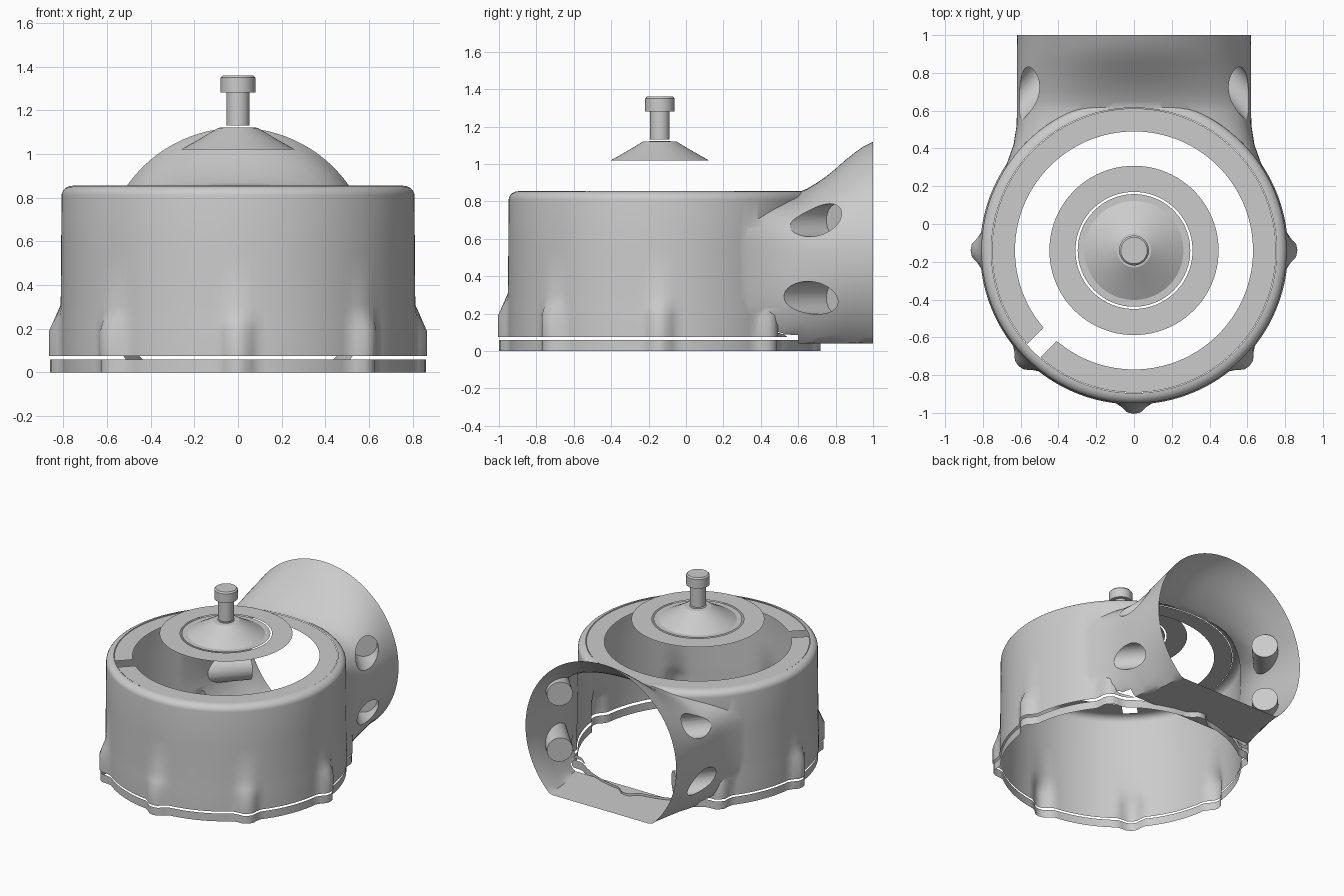
import bpy, bmesh, math
from mathutils import Vector

if "Cube" in bpy.data.objects:
    bpy.data.objects.remove(bpy.data.objects["Cube"])

CY = -0.14          # centre of the round housing on y
SEG = 160


def bump(a):
    """Bolt lug outline: eight small trapezoid swellings around the rim."""
    step = math.pi / 4
    d = abs((a + step / 2) % step - step / 2) * 0.82
    return 0.05 * max(0.0, min(1.0, (0.085 - d) / 0.06))


def finish(name, bm):
    bmesh.ops.remove_doubles(bm, verts=bm.verts, dist=1e-5)
    bmesh.ops.recalc_face_normals(bm, faces=bm.faces)
    me = bpy.data.meshes.new(name)
    bm.to_mesh(me)
    bm.free()
    ob = bpy.data.objects.new(name, me)
    bpy.context.collection.objects.link(ob)
    return ob


def smooth(ob, deg=32):
    bpy.ops.object.select_all(action='DESELECT')
    ob.select_set(True)
    bpy.context.view_layer.objects.active = ob
    bpy.ops.object.shade_smooth_by_angle(angle=math.radians(deg))


def skin(name, rings, caps=False):
    """Bridge closed loops of points into a surface."""
    bm = bmesh.new()
    loops = [[bm.verts.new(p) for p in r] for r in rings]
    n = len(loops[0])
    for a, b in zip(loops, loops[1:]):
        for i in range(n):
            j = (i + 1) % n
            bm.faces.new((a[i], a[j], b[j], b[i]))
    if caps:
        bm.faces.new(loops[0])
        bm.faces.new(loops[-1])
    return finish(name, bm)


def lathe(name, profile, caps=False, seg=SEG):
    """Profile rows are (radius, z, lug amount)."""
    rings = []
    for r, z, k in profile:
        ring = []
        for i in range(seg):
            a = 2 * math.pi * i / seg
            q = r + k * bump(a)
            ring.append((q * math.cos(a), CY + q * math.sin(a), z))
        rings.append(ring)
    return skin(name, rings, caps)


def boolean(ob, other, op):
    m = ob.modifiers.new(op, 'BOOLEAN')
    m.object, m.operation, m.solver = other, op, 'EXACT'
    bpy.context.view_layer.objects.active = ob
    bpy.ops.object.modifier_apply(modifier=m.name)
    bpy.data.objects.remove(other)


# Round housing with rounded shoulder and lugs at the foot
profile = [(0.815, 0.075, 1), (0.815, 0.19, 1), (0.813, 0.24, 0.6), (0.812, 0.31, 0),
           (0.81, 0.55, 0), (0.808, 0.81, 0)]
for i in range(1, 7):
    t = math.pi / 2 * i / 6
    profile.append((0.755 + 0.053 * math.cos(t), 0.81 + 0.045 * math.sin(t), 0))
housing = lathe("bell_housing", profile, caps=True)

# Rear duct: loft of (y, half width, squareness, top, bottom)
sections = [(0.10, 0.70, 4.0, 0.80, 0.12), (0.25, 0.70, 4.0, 0.80, 0.12),
            (0.33, 0.67, 4.0, 0.82, 0.12), (0.42, 0.638, 3.5, 0.83, 0.12),
            (0.52, 0.622, 3.0, 0.84, 0.09), (0.60, 0.62, 2.7, 0.848, 0.04),
            (0.65, 0.62, 2.5, 0.87, 0.04), (0.70, 0.62, 2.4, 0.90, 0.04),
            (0.75, 0.62, 2.3, 0.935, 0.04), (0.80, 0.62, 2.2, 0.975, 0.04),
            (0.85, 0.62, 2.1, 1.02, 0.04), (0.90, 0.62, 2.05, 1.06, 0.04),
            (0.95, 0.62, 2.0, 1.095, 0.04), (1.00, 0.62, 2.0, 1.12, 0.04)]
rings = []
for y, w, n, top, bottom in sections:
    ring = []
    for i in range(96):
        a = 2 * math.pi * (i + 0.5) / 96
        c, s = math.cos(a), math.sin(a)
        x = w * math.copysign(abs(c) ** (2 / n), c)
        h = top - 0.5 if s > 0 else 0.62
        z = 0.5 + h * math.copysign(abs(s) ** (2 / n), s)
        ring.append((x, y, max(z, bottom)))
    rings.append(ring)
boolean(housing, skin("duct", rings, caps=True), 'UNION')

# Four slanted bolt pockets sunk into the duct walls
for side in (-1, 1):
    for z in (0.70, 0.285):
        bm = bmesh.new()
        start, end = Vector((side * 0.80, 0.45, z)), Vector((side * 0.47, 0.81, z))
        axis = end - start
        bmesh.ops.create_cone(bm, cap_ends=True, segments=40, radius1=0.088,
                              radius2=0.088, depth=axis.length)
        rot = axis.to_track_quat('Z', 'Y').to_matrix().to_4x4()
        bmesh.ops.transform(bm, matrix=rot, verts=bm.verts)
        bmesh.ops.translate(bm, vec=(start + end) / 2, verts=bm.verts)
        boolean(housing, finish("pocket_cutter", bm), 'DIFFERENCE')

# Open the top, the foot and the rear of the solid to leave a thin shell
bm = bmesh.new()
bm.from_mesh(housing.data)
bm.normal_update()
doomed = []
for f in bm.faces:
    c, n = f.calc_center_median(), f.normal
    r = math.hypot(c.x, c.y - CY)
    rear = n.y > 0.99 and c.y > 0.995
    crown = n.z > 0.999 and abs(c.z - 0.855) < 0.002
    foot = n.z < -0.7 and c.z < 0.13 and c.y < 0.6
    sill = n.z < -0.99 and abs(c.z - 0.075) < 0.002
    if rear or crown or foot or sill:
        doomed.append(f)
bmesh.ops.delete(bm, geom=doomed, context='FACES')
bm.to_mesh(housing.data)
bm.free()
smooth(housing)

# Foot flange: separate lugged band under the housing
smooth(lathe("foot_flange", [(0.81, 0.0, 1), (0.81, 0.058, 1)]))

# Flat top ring, split by a slot at the front left
bm = bmesh.new()
rows = []
for i in range(SEG + 1):
    t = i / SEG
    pair = []
    for r in (0.63, 0.752):
        gap = math.asin(0.05 / r)
        a = math.radians(225) + gap + t * (2 * math.pi - 2 * gap)
        pair.append(bm.verts.new((r * math.cos(a), CY + r * math.sin(a), 0.853)))
    rows.append(pair)
for a, b in zip(rows, rows[1:]):
    bm.faces.new((a[0], a[1], b[1], b[0]))
finish("slotted_top_ring", bm)

# Raised centre ring and cone
lathe("centre_ring", [(0.31, 1.02, 0), (0.448, 1.02, 0)], seg=96)
smooth(lathe("centre_cone", [(0.298, 1.02, 0), (0.262, 1.02, 0), (0.17, 1.072, 0),
                             (0.09, 1.12, 0), (0.055, 1.122, 0)], seg=96), 25)

# Headed pin above the cone
smooth(lathe("pin", [(0.053, 1.13, 0), (0.053, 1.282, 0), (0.079, 1.282, 0),
                     (0.079, 1.35, 0), (0.07, 1.36, 0)], caps=True, seg=48))
